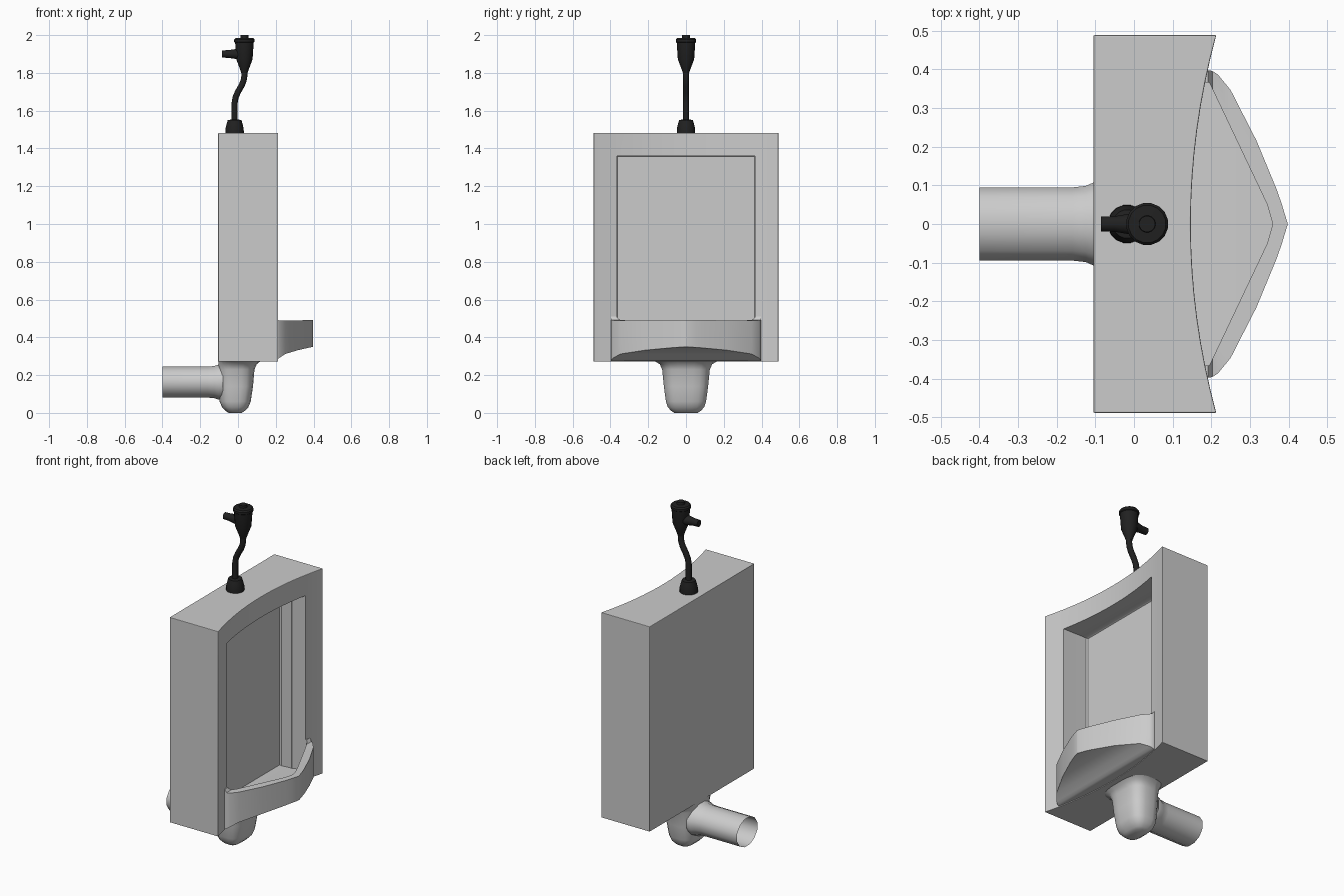
import bpy, bmesh, math
from mathutils import Vector

if "Cube" in bpy.data.objects:
    bpy.data.objects.remove(bpy.data.objects["Cube"])


def finish(name, bm, angle=35, mat=None):
    bmesh.ops.recalc_face_normals(bm, faces=bm.faces)
    me = bpy.data.meshes.new(name)
    bm.to_mesh(me)
    bm.free()
    ob = bpy.data.objects.new(name, me)
    bpy.context.collection.objects.link(ob)
    if mat:
        me.materials.append(mat)
    smooth(ob, angle)
    return ob


def smooth(ob, angle=35):
    bpy.ops.object.select_all(action='DESELECT')
    ob.select_set(True)
    bpy.context.view_layer.objects.active = ob
    bpy.ops.object.shade_smooth_by_angle(angle=math.radians(angle))


def loft(name, rings, cap_start=True, cap_end=True, mat=None, angle=35):
    """Skin a list of equal-length point rings."""
    bm = bmesh.new()
    vs = [[bm.verts.new(p) for p in r] for r in rings]
    n = len(vs[0])
    for a, b in zip(vs, vs[1:]):
        for i in range(n):
            j = (i + 1) % n
            bm.faces.new((a[i], a[j], b[j], b[i]))
    if cap_start:
        bm.faces.new(vs[0])
    if cap_end:
        bm.faces.new(vs[-1])
    return finish(name, bm, angle, mat)


def ring(c, u, v, ru, rv, n=16, power=1.0):
    """Ellipse (power 1) or rounded box (power < 1) in the plane u, v."""
    pts = []
    for i in range(n):
        t = 2 * math.pi * (i + 0.5) / n
        a, b = math.cos(t), math.sin(t)
        a = math.copysign(abs(a) ** power, a)
        b = math.copysign(abs(b) ** power, b)
        pts.append(Vector(c) + Vector(u) * a * ru + Vector(v) * b * rv)
    return pts


def box_loft(name, sections):
    """Rectangles (x, half width, bottom, top) skinned along x."""
    return loft(name, [[(x, -w, b), (x, w, b), (x, w, t), (x, -w, t)]
                       for x, w, b, t in sections])


def apply_mod(ob, kind, **props):
    m = ob.modifiers.new(kind.lower(), kind)
    for k, val in props.items():
        setattr(m, k, val)
    bpy.context.view_layer.objects.active = ob
    bpy.ops.object.modifier_apply(modifier=m.name)


def combine(ob, other, operation):
    apply_mod(ob, 'BOOLEAN', object=other, operation=operation, solver='EXACT')
    bpy.data.objects.remove(other)


X, Y, Z = (1, 0, 0), (0, 1, 0), (0, 0, 1)

# Tall body with a concave front
plan = [(-0.105, 0.489), (-0.105, -0.489)]
for i in range(17):
    y = -0.489 + 0.978 * i / 16
    plan.append((0.147 + 0.066 * (y / 0.489) ** 2, y))
body = loft("urinal_body", [[(x, y, z) for x, y in plan] for z in (0.271, 1.482)])
apply_mod(body, 'BEVEL', width=0.003, segments=2, limit_method='ANGLE',
          angle_limit=math.radians(40))

# Projecting pointed lip, merged into the body
lip = box_loft("lip", [
    (0.13, 0.398, 0.275, 0.51), (0.192, 0.398, 0.276, 0.51),
    (0.203, 0.396, 0.280, 0.493), (0.217, 0.387, 0.290, 0.490),
    (0.250, 0.347, 0.312, 0.490), (0.317, 0.216, 0.332, 0.490),
    (0.370, 0.088, 0.344, 0.491), (0.383, 0.050, 0.347, 0.492),
    (0.397, 0.004, 0.349, 0.492)])
combine(body, lip, 'UNION')

# Recess and basin cut out in one go; it widens slightly behind the front frame
recess = box_loft("recess_cutter", [
    (0.018, 0.362, 0.318, 1.358), (0.026, 0.368, 0.313, 1.363),
    (0.092, 0.369, 0.316, 1.364), (0.096, 0.365, 0.317, 1.36),
    (0.195, 0.366, 0.335, 1.36), (0.345, 0.050, 0.375, 1.36),
    (0.358, 0.004, 0.380, 1.36)])
combine(body, recess, 'DIFFERENCE')
smooth(body, 32)

# Squarish trap below the body: z, rear x, front x, half width
trap = [(0.275, -0.104, 0.122, 0.170), (0.258, -0.103, 0.100, 0.140),
        (0.230, -0.103, 0.088, 0.127), (0.140, -0.101, 0.080, 0.118),
        (0.060, -0.098, 0.068, 0.107), (0.030, -0.085, 0.055, 0.097),
        (0.010, -0.065, 0.035, 0.078), (0.000, -0.050, 0.020, 0.062)]
loft("trap", [ring(((a + b) / 2, 0, z), X, Y, (b - a) / 2, w, 20, 0.65)
              for z, a, b, w in trap], angle=50)

# Open outlet pipe towards the wall: x, radius y, radius z
pipe = [(-0.40, 0.098, 0.085), (-0.16, 0.098, 0.085), (-0.125, 0.102, 0.088),
        (-0.103, 0.112, 0.096), (-0.08, 0.112, 0.096)]
loft("outlet_pipe", [ring((x, 0, 0.163), Y, Z, ry, rz, 12) for x, ry, rz in pipe],
     False, False, angle=60)

# Flush valve
black = bpy.data.materials.new("black")
black.diffuse_color = (0.015, 0.015, 0.015, 1)
black.use_nodes = True
black.node_tree.nodes["Principled BSDF"].inputs["Base Color"].default_value = black.diffuse_color


def turned(name, cx, profile):
    return loft(name, [ring((cx, 0, z), X, Y, r, r) for r, z in profile], mat=black)


turned("valve_flange", -0.018, [(0.050, 1.478), (0.049, 1.505), (0.043, 1.530),
                                (0.037, 1.550), (0.020, 1.553)])
turned("valve_head", 0.034, [(0.017, 1.80), (0.024, 1.82), (0.044, 1.872),
                             (0.050, 1.960), (0.055, 1.964), (0.055, 1.976),
                             (0.049, 1.984), (0.022, 1.986), (0.021, 2.0)])
spout = [(-0.086, 0.020), (-0.050, 0.021), (-0.02, 0.026), (0.02, 0.034)]
loft("valve_spout", [ring((x, 0, 1.90), Y, Z, r, r, 12) for x, r in spout], mat=black)

# Bent supply tube
path = [(-0.018, 1.54), (-0.018, 1.64), (-0.013, 1.67), (0.000, 1.70),
        (0.020, 1.735), (0.030, 1.76), (0.034, 1.785), (0.034, 1.81)]
rings = []
for i, (x, z) in enumerate(path):
    a, b = path[max(i - 1, 0)], path[min(i + 1, len(path) - 1)]
    d = Vector((b[0] - a[0], 0, b[1] - a[1])).normalized()
    rings.append(ring((x, 0, z), (d.z, 0, -d.x), Y, 0.0165, 0.0165, 12))
loft("supply_tube", rings, mat=black)
